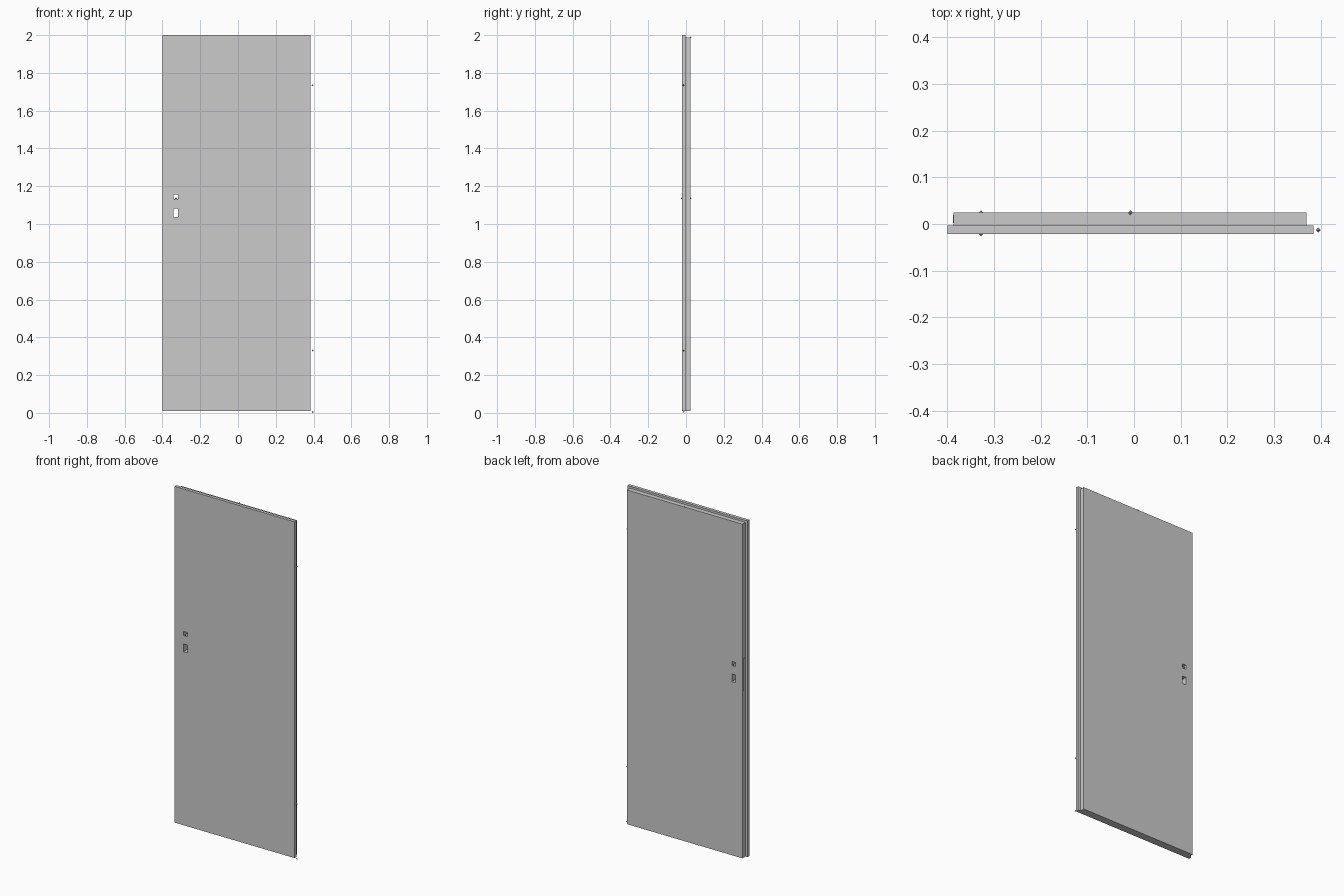
import bpy, bmesh
from mathutils import Vector

if "Cube" in bpy.data.objects:
    bpy.data.objects.remove(bpy.data.objects["Cube"])


def new_object(name, bm):
    bmesh.ops.recalc_face_normals(bm, faces=bm.faces)
    mesh = bpy.data.meshes.new(name)
    bm.to_mesh(mesh)
    bm.free()
    obj = bpy.data.objects.new(name, mesh)
    bpy.context.scene.collection.objects.link(obj)
    return obj


def lofted_slab(name, rings):
    """Loft rectangles (y, x0, x1, z0, z1) from front to back and cap the ends."""
    bm = bmesh.new()
    loops = [[bm.verts.new(p) for p in
              ((x0, y, z0), (x1, y, z0), (x1, y, z1), (x0, y, z1))]
             for y, x0, x1, z0, z1 in rings]
    for a, b in zip(loops, loops[1:]):
        for i in range(4):
            j = (i + 1) % 4
            quad = [a[i], a[j], b[j], b[i]]
            # the bottom is flush, so the rebate ring may have zero-height parts
            bm.faces.new(quad)
    bm.faces.new(loops[0])
    bm.faces.new(loops[-1])
    return new_object(name, bm)


def box(name, x0, x1, y0, y1, z0, z1):
    return lofted_slab(name, [(y0, x0, x1, z0, z1), (y1, x0, x1, z0, z1)])


def cut(target, cutter):
    mod = target.modifiers.new("cut", 'BOOLEAN')
    mod.operation = 'DIFFERENCE'
    mod.solver = 'EXACT'
    mod.object = cutter
    cutter.hide_render = True
    cutter.hide_set(True)


def pin(name, location, r=0.005):
    """Tiny octahedral fixing point."""
    bm = bmesh.new()
    c = Vector(location)
    px, nx, py, ny, pz, nz = [bm.verts.new(c + Vector(d) * r) for d in
                              ((1, 0, 0), (-1, 0, 0), (0, 1, 0),
                               (0, -1, 0), (0, 0, 1), (0, 0, -1))]
    ring = [px, py, nx, ny]
    for i in range(4):
        for tip in (pz, nz):
            bm.faces.new((ring[i], ring[(i + 1) % 4], tip))
    return new_object(name, bm)


FRONT, STEP, BACK = -0.0215, -0.003, 0.0245

# Door leaf: wide front lip, rebated on both sides and the top
leaf = lofted_slab("door_leaf", [
    (FRONT, -0.40, 0.385, 0.01, 2.0),
    (STEP, -0.40, 0.385, 0.01, 2.0),
    (STEP, -0.387, 0.37, 0.01, 1.988),
    (BACK, -0.387, 0.37, 0.01, 1.988),
])

# Through holes for the handle spindle and the keyhole
cut(leaf, box("spindle_hole_cutter", -0.341, -0.317, -0.1, 0.1, 1.132, 1.157))
cut(leaf, box("keyhole_cutter", -0.342, -0.317, -0.1, 0.1, 1.037, 1.083))

# Lock faceplate on the latch edge
box("lock_faceplate", -0.3885, -0.386, 0.002, 0.019, 1.0, 1.19)

# Fixing points: hinge side, handle, top edge
for i, z in enumerate((0.005, 0.33, 1.735)):
    pin(f"hinge_point_{i + 1}", (0.395, -0.013, z))
pin("handle_point_front", (-0.328, FRONT, 1.137))
pin("handle_point_back", (-0.328, BACK, 1.137))
pin("top_point", (-0.008, BACK, 1.988))
